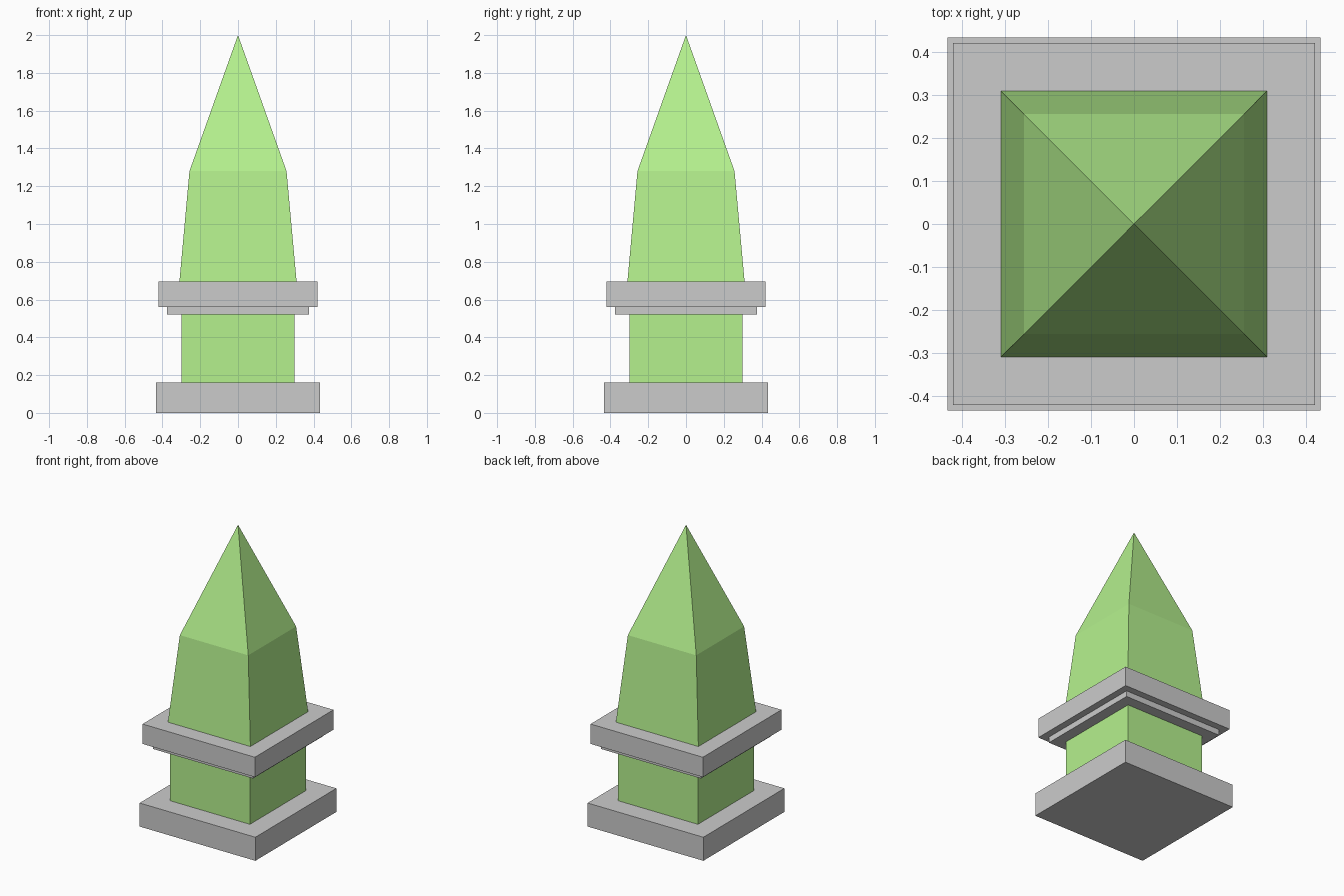
import bpy, bmesh

if "Cube" in bpy.data.objects:
    bpy.data.objects.remove(bpy.data.objects["Cube"])


def square_loft(name, sections, material=None):
    """Stack square sections (half width, z); half width 0 makes a point."""
    bm = bmesh.new()
    rings = []
    for h, z in sections:
        corners = [(-h, -h), (h, -h), (h, h), (-h, h)] if h else [(0, 0)]
        rings.append([bm.verts.new((x, y, z)) for x, y in corners])
    bm.faces.new(rings[0][::-1])
    for low, high in zip(rings, rings[1:]):
        for i in range(4):
            j = (i + 1) % 4
            top = [high[j], high[i]] if len(high) == 4 else [high[0]]
            bm.faces.new([low[i], low[j]] + top)
    if len(rings[-1]) == 4:
        bm.faces.new(rings[-1])
    mesh = bpy.data.meshes.new(name)
    bm.to_mesh(mesh)
    bm.free()
    obj = bpy.data.objects.new(name, mesh)
    bpy.context.collection.objects.link(obj)
    if material:
        mesh.materials.append(material)
    return obj


green = bpy.data.materials.new("green")
green.diffuse_color = (0.46, 0.88, 0.27, 1)
green.use_nodes = True
green.node_tree.nodes["Principled BSDF"].inputs["Base Color"].default_value = green.diffuse_color

# Grey plinth and stepped collar
square_loft("base_plinth", [(0.435, 0), (0.435, 0.16)])
square_loft("collar_lower_step", [(0.375, 0.52), (0.375, 0.56)])
square_loft("collar_slab", [(0.422, 0.56), (0.422, 0.695)])

# Green shaft and tapered, pointed spire
square_loft("shaft", [(0.30, 0.16), (0.30, 0.52)], green)
square_loft("spire", [(0.31, 0.695), (0.257, 1.28), (0, 2.0)], green)
